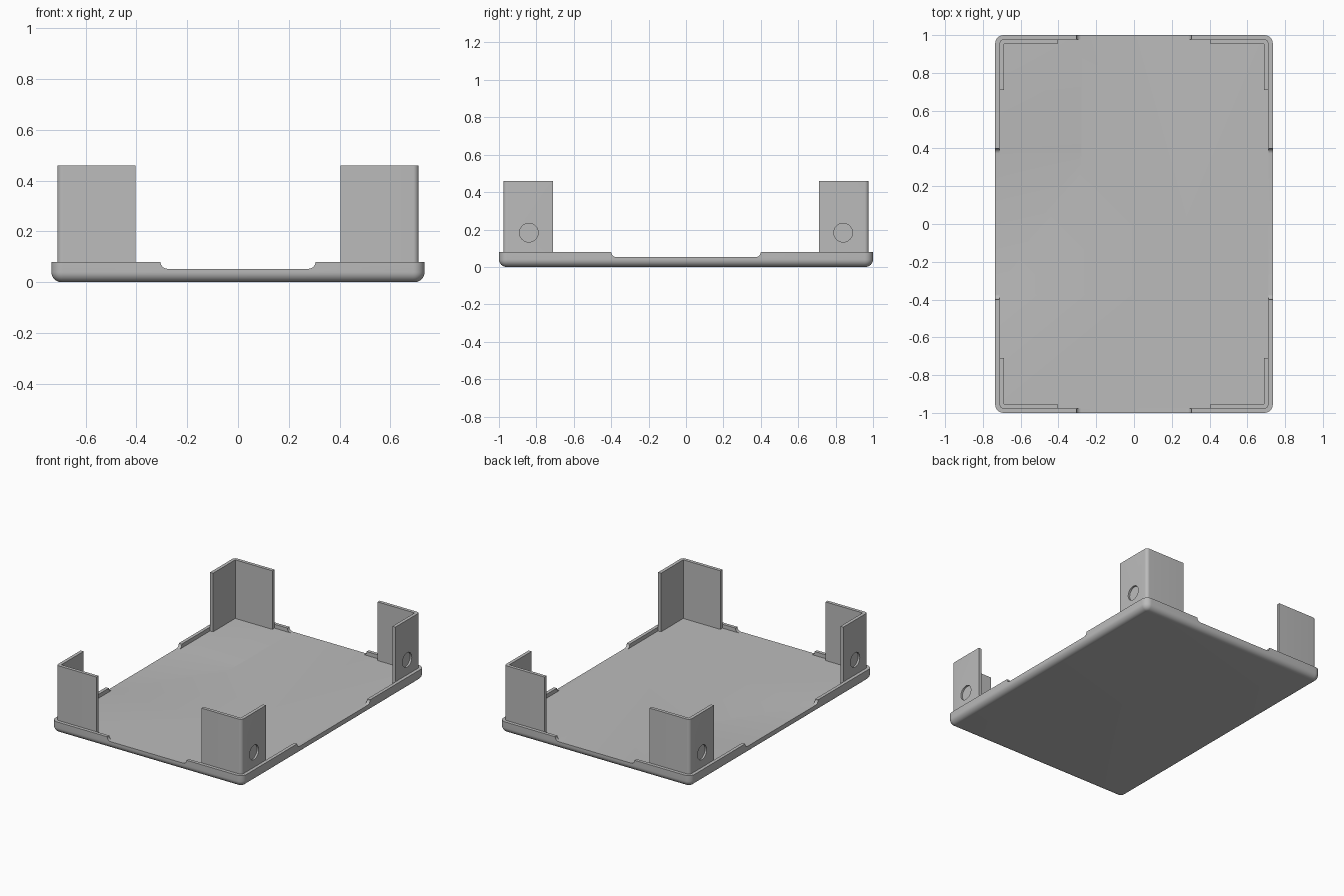
import bpy, bmesh, math
from mathutils import Matrix

cube = bpy.data.objects.get("Cube")
if cube:
    bpy.data.objects.remove(cube, do_unlink=True)

HX, HY = 0.735, 1.0            # half size of the tray
RIM, FLOOR, TOP = 0.023, 0.053, 0.08
POST_TOP, WALL = 0.46, 0.023
ROUND = 0.045

grey = bpy.data.materials.new("plain grey")
grey.use_nodes = True
colour = (0.5, 0.5, 0.5, 1)
grey.diffuse_color = colour
grey.node_tree.nodes["Principled BSDF"].inputs["Base Color"].default_value = colour


def arc(cx, cy, r, start, end, steps=8):
    return [(cx + r * math.cos(math.radians(start + (end - start) * i / steps)),
             cy + r * math.sin(math.radians(start + (end - start) * i / steps)))
            for i in range(steps + 1)]


def rounded_rect(hx, hy, r):
    pts = []
    for sx, sy, a in ((1, 1, 0), (-1, 1, 90), (-1, -1, 180), (1, -1, 270)):
        pts += arc(sx * (hx - r), sy * (hy - r), r, a, a + 90)
    return pts


def loft(name, rings, matrix=None):
    """Closed solid through rings of equal point count."""
    bm = bmesh.new()
    loops = [[bm.verts.new(p) for p in ring] for ring in rings]
    for a, b in zip(loops, loops[1:]):
        for i in range(len(a)):
            j = (i + 1) % len(a)
            bm.faces.new((a[i], a[j], b[j], b[i]))
    bm.faces.new(loops[0][::-1])
    bm.faces.new(loops[-1])
    if matrix:
        bm.transform(matrix)
    bmesh.ops.recalc_face_normals(bm, faces=bm.faces)
    mesh = bpy.data.meshes.new(name)
    bm.to_mesh(mesh)
    bm.free()
    mesh.materials.append(grey)
    ob = bpy.data.objects.new(name, mesh)
    bpy.context.collection.objects.link(ob)
    return ob


def prism(name, outline, low, high, matrix=None):
    return loft(name, [[(x, y, z) for x, y in outline] for z in (low, high)], matrix)


def activate(ob):
    bpy.ops.object.select_all(action='DESELECT')
    ob.select_set(True)
    bpy.context.view_layer.objects.active = ob


def cut(ob, cutter):
    mod = ob.modifiers.new("cut", 'BOOLEAN')
    mod.operation, mod.solver, mod.object = 'DIFFERENCE', 'EXACT', cutter
    activate(ob)
    bpy.ops.object.modifier_apply(modifier=mod.name)
    bpy.data.objects.remove(cutter, do_unlink=True)


# Tray: rounded lower edge, straight sides
rings = []
for i in range(9):
    a = math.radians(90 * i / 8)
    inset = 0.04 * (1 - math.sin(a))
    rings.append([(x, y, 0.04 * (1 - math.cos(a)))
                  for x, y in rounded_rect(HX - inset, HY - inset, ROUND - inset)])
rings.append([(x, y, TOP) for x, y in rounded_rect(HX, HY, ROUND)])
tray = loft("tray", rings)

# Hollow inside the rim
cut(tray, prism("hollow_cutter", rounded_rect(HX - RIM, HY - RIM, ROUND - RIM), FLOOR, 0.3))


# Shallow notches with curved ends through the rim
def notch(half):
    r = TOP - FLOOR
    return ([(-half, 0.2)] + arc(r - half, TOP, r, 180, 270)
            + arc(half - r, TOP, r, 270, 360) + [(half, 0.2)])


upright = Matrix.Rotation(math.radians(90), 4, 'X')
turn = Matrix.Rotation(math.radians(90), 4, 'Z')
cut(tray, prism("end_notch_cutter", notch(0.305), -2, 2, upright))
cut(tray, prism("side_notch_cutter", notch(0.4), -2, 2, turn @ upright))

# Angled corner post with a round dimple, mirrored to all four corners
px, py, r = HX - RIM, HY - RIM, ROUND - RIM
outline = ([(px - WALL, 0.71), (px, 0.71)] + arc(px - r, py - r, r, 0, 90)
           + [(0.404, py), (0.404, py - WALL), (px - WALL, py - WALL)])
posts = prism("corner_posts", outline, FLOOR, POST_TOP)
side = Matrix.Translation((px, 0.84, 0.183)) @ Matrix.Rotation(math.radians(90), 4, 'Y')
cut(posts, prism("dimple_cutter", arc(0, 0, 0.05, 0, 352.5, 47), -0.013, 0.1, side))
mirror = posts.modifiers.new("four corners", 'MIRROR')
mirror.use_axis = (True, True, False)
mirror.use_mirror_merge = False
activate(posts)
bpy.ops.object.modifier_apply(modifier=mirror.name)

for ob in (tray, posts):
    activate(ob)
    bpy.ops.object.shade_smooth_by_angle(angle=math.radians(30))
